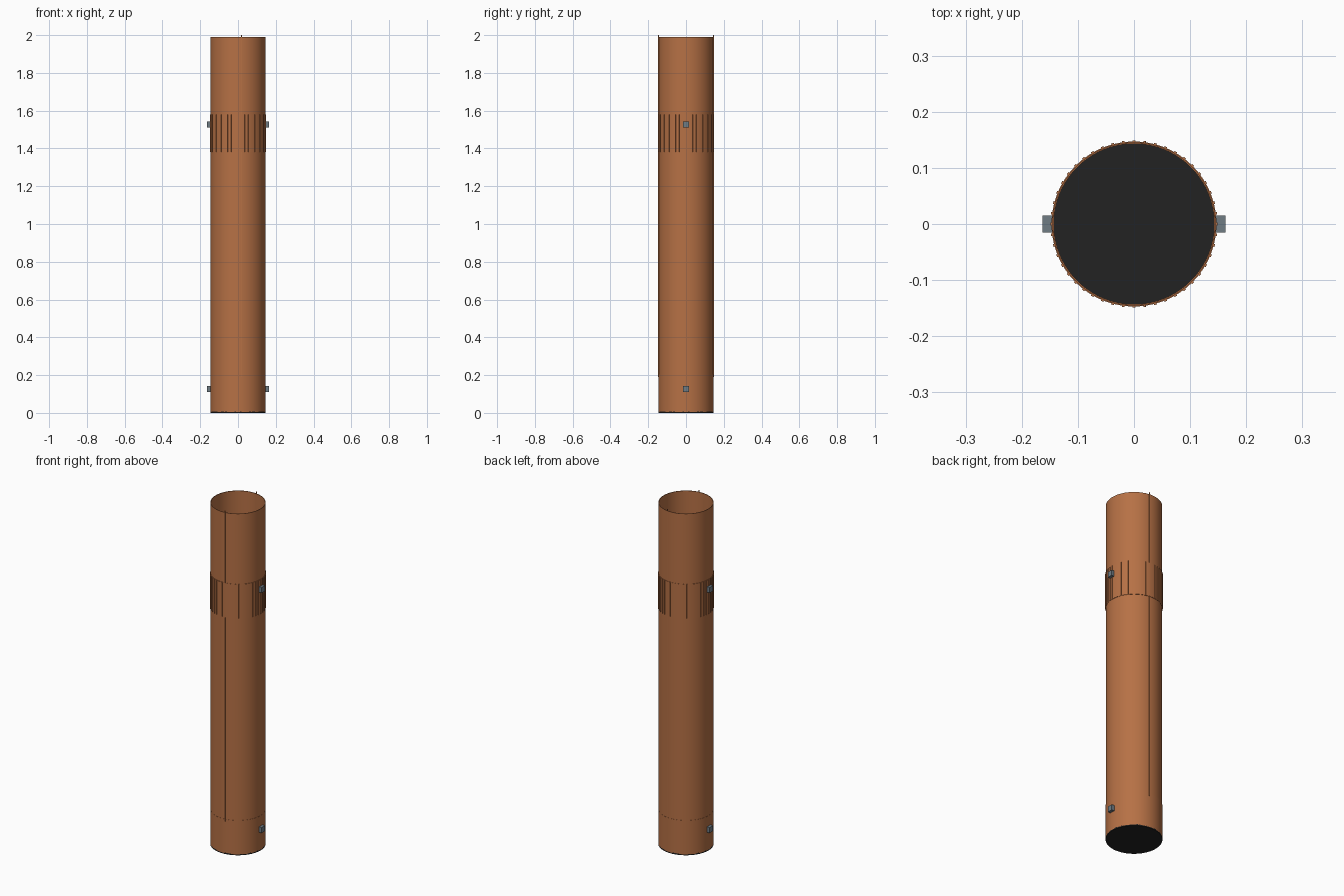
import bpy, bmesh, math
from mathutils import Matrix, Vector

cube = bpy.data.objects.get("Cube")
if cube:
    bpy.data.objects.remove(cube, do_unlink=True)


def material(name, rgb):
    m = bpy.data.materials.new(name)
    m.use_nodes = True
    m.diffuse_color = (*rgb, 1)
    m.node_tree.nodes["Principled BSDF"].inputs["Base Color"].default_value = (*rgb, 1)
    return m


COPPER = material("copper", (0.47, 0.165, 0.06))
STEEL = material("blue grey steel", (0.16, 0.2, 0.23))
BLACK = material("black", (0.016, 0.016, 0.016))
SIDES = 96


def finish(name, bm, mat, smooth=True):
    bmesh.ops.recalc_face_normals(bm, faces=bm.faces)
    mesh = bpy.data.meshes.new(name)
    bm.to_mesh(mesh)
    bm.free()
    mesh.materials.append(mat)
    ob = bpy.data.objects.new(name, mesh)
    bpy.context.collection.objects.link(ob)
    if smooth:
        bpy.ops.object.select_all(action="DESELECT")
        ob.select_set(True)
        bpy.context.view_layer.objects.active = ob
        bpy.ops.object.shade_smooth_by_angle(angle=math.radians(30))
    return ob


def sleeve(name, inner, outer, low, high):
    """Hollow ring with a rectangular wall section."""
    bm = bmesh.new()
    loops = []
    for r, z in ((inner, low), (outer, low), (outer, high), (inner, high)):
        loops.append([bm.verts.new((r * math.cos(a), r * math.sin(a), z))
                      for a in (math.tau * i / SIDES for i in range(SIDES))])
    for k in range(4):
        a, b = loops[k], loops[(k + 1) % 4]
        for i in range(SIDES):
            j = (i + 1) % SIDES
            bm.faces.new((a[i], a[j], b[j], b[i]))
    return finish(name, bm, COPPER)


def add_box(bm, centre, size, turn=0.0):
    """Box placed in a frame rotated about the tube axis."""
    mat = (Matrix.Rotation(turn, 4, "Z") @ Matrix.Translation(Vector(centre))
           @ Matrix.Diagonal((*size, 1)))
    bmesh.ops.create_cube(bm, size=1, matrix=mat)


# Tube, lower collar and grip band
sleeve("tube", 0.143, 0.1455, 0.005, 1.99)
sleeve("lower_collar", 0.144, 0.1465, 0.005, 0.203)
sleeve("grip_band", 0.144, 0.147, 1.38, 1.58)

# Closed base
bm = bmesh.new()
bmesh.ops.create_cone(bm, cap_ends=True, segments=SIDES, radius1=0.1465,
                      radius2=0.1465, depth=0.008,
                      matrix=Matrix.Translation((0, 0, 0.004)))
finish("base_cap", bm, BLACK)

# Fine upright ribs around the grip band
bm = bmesh.new()
RIBS = 48
for i in range(RIBS):
    add_box(bm, (0.147, 0, 1.48), (0.004, 0.005, 0.2), math.tau * i / RIBS)
finish("grip_ribs", bm, COPPER, smooth=False)

# Lengthwise seams, front and back
for side, y in (("front", -0.1455), ("back", 0.1455)):
    bm = bmesh.new()
    add_box(bm, (0.0185, y, 1.095), (0.004, 0.004, 1.81))
    finish(side + "_seam", bm, COPPER, smooth=False)

# Square studs on both flanks
for side, x in (("left", 0.153), ("right", -0.153)):
    for level, z in (("upper", 1.526), ("lower", 0.127)):
        bm = bmesh.new()
        add_box(bm, (x, 0, z), (0.021, 0.031, 0.032))
        finish(f"{side}_{level}_stud", bm, STEEL, smooth=False)
